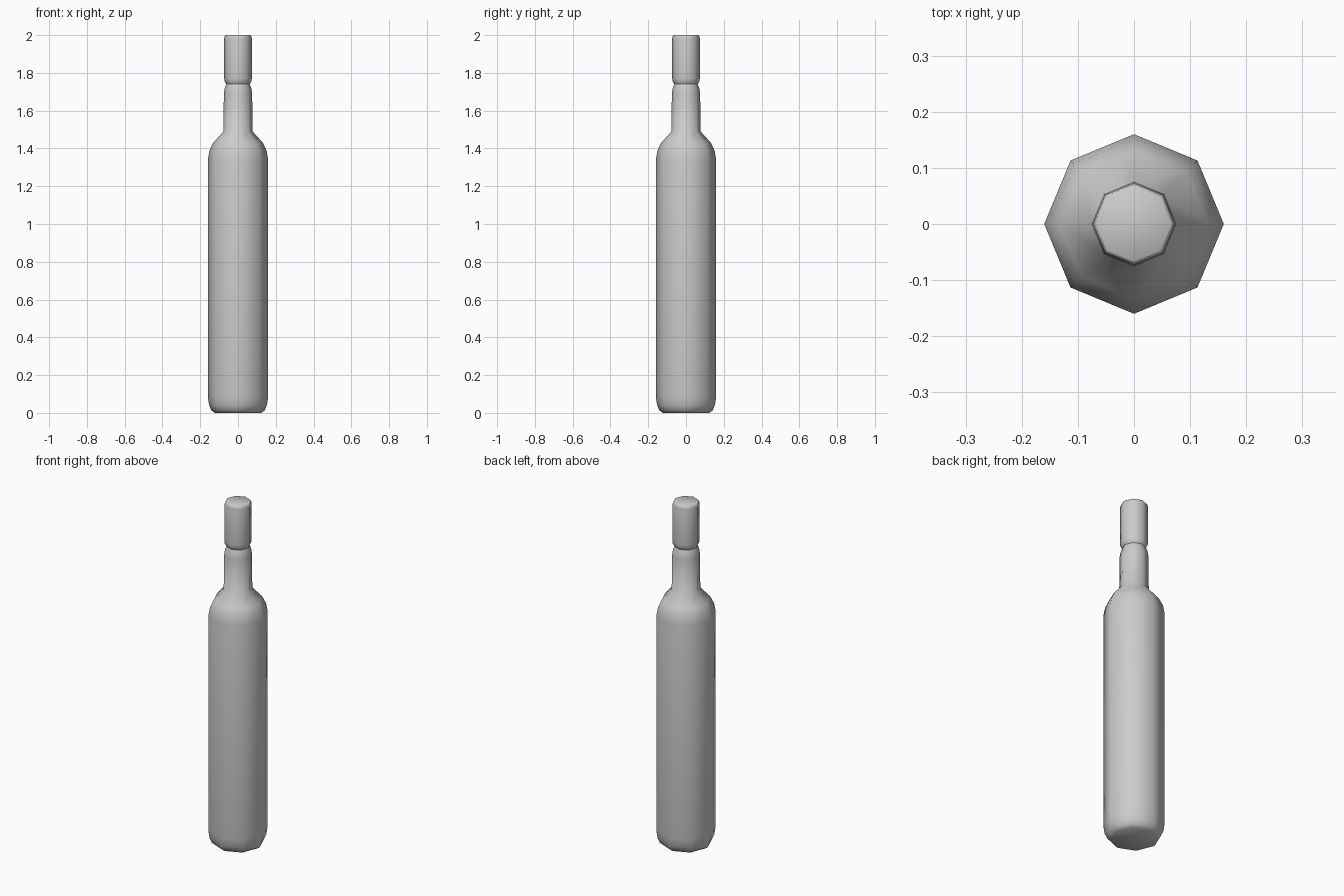
import bpy, bmesh
from math import cos, sin, pi

if "Cube" in bpy.data.objects:
    bpy.data.objects.remove(bpy.data.objects["Cube"])

SIDES = 8


def lathe(name, profile, cap_bottom=False, cap_top=False):
    """Revolve (radius, height) points into an eight-sided smooth shell."""
    bm = bmesh.new()
    rings = [[bm.verts.new((r * cos(2 * pi * i / SIDES), r * sin(2 * pi * i / SIDES), z))
              for i in range(SIDES)] for r, z in profile]
    for low, high in zip(rings, rings[1:]):
        for i in range(SIDES):
            j = (i + 1) % SIDES
            bm.faces.new((low[i], low[j], high[j], high[i]))
    if cap_bottom:
        bm.faces.new(rings[0][::-1])
    if cap_top:
        bm.faces.new(rings[-1])
    for f in bm.faces:
        f.smooth = True
    mesh = bpy.data.meshes.new(name)
    bm.to_mesh(mesh)
    bm.free()
    obj = bpy.data.objects.new(name, mesh)
    bpy.context.collection.objects.link(obj)
    return obj


# Bottle: rounded base, straight body, shoulder, neck and groove
lathe("bottle", [
    (0.122, 0.0), (0.14, 0.012), (0.153, 0.04), (0.16, 0.09),
    (0.16, 1.34), (0.151, 1.39), (0.132, 1.43), (0.077, 1.49),
    (0.075, 1.69), (0.070, 1.72), (0.062, 1.74),
], cap_bottom=True)

# Stopper: sleeve above the groove with a softened top edge
lathe("stopper", [
    (0.062, 1.74), (0.071, 1.755), (0.073, 1.77),
    (0.073, 1.985), (0.070, 1.997), (0.066, 2.0),
], cap_top=True)
